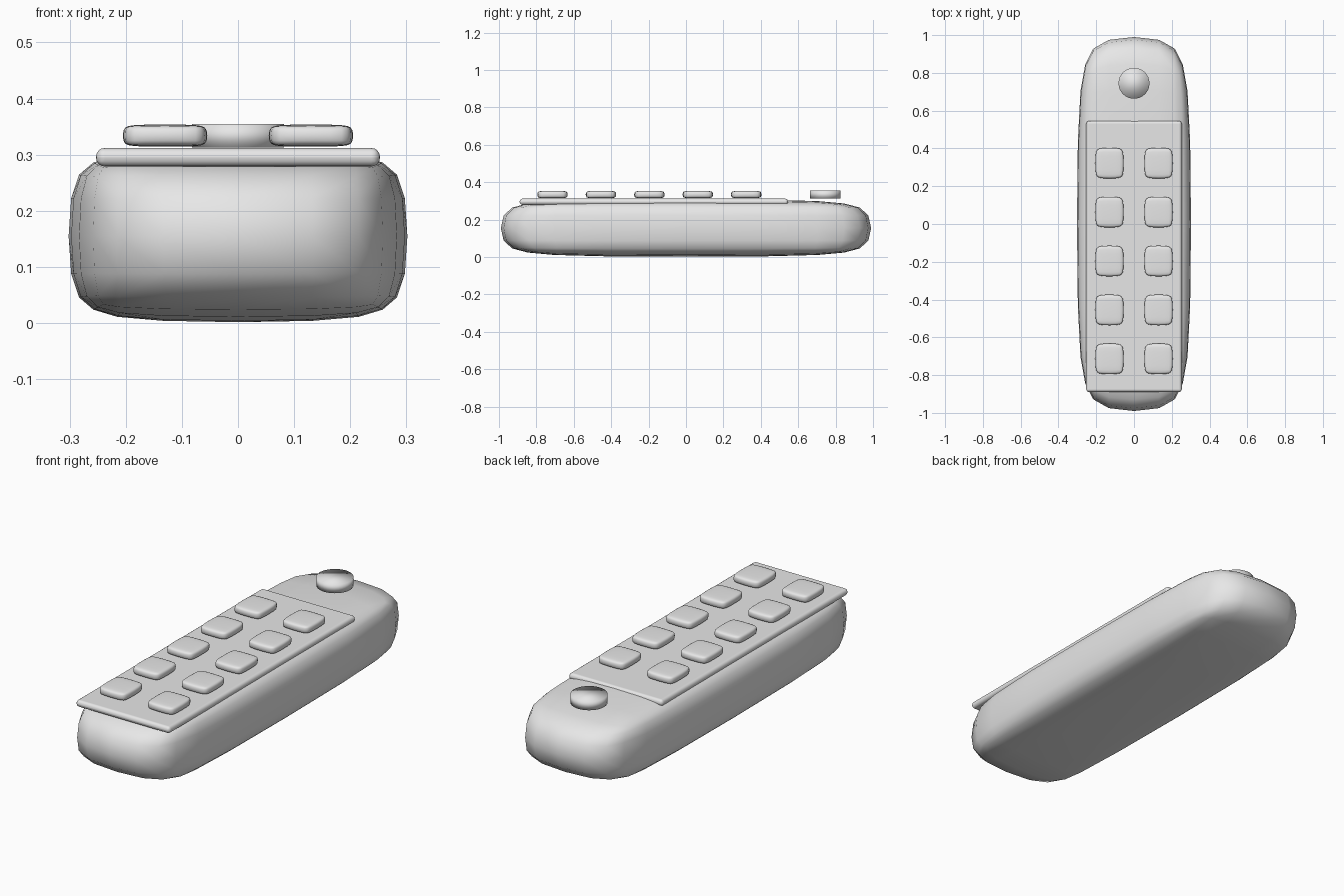
import bpy
import bmesh
from mathutils import Matrix, Vector

default = bpy.data.objects.get("Cube")
if default:
    bpy.data.objects.remove(default, do_unlink=True)

# Single plastic colour
grey = bpy.data.materials.new("light_grey")
grey.use_nodes = True
grey.diffuse_color = (0.8, 0.8, 0.8, 1)
grey.node_tree.nodes["Principled BSDF"].inputs["Base Color"].default_value = (0.8, 0.8, 0.8, 1)


def finish(name, bm, centre):
    """Turn a bmesh into a smooth-shaded grey object."""
    mesh = bpy.data.meshes.new(name)
    for face in bm.faces:
        face.smooth = True
    bm.to_mesh(mesh)
    bm.free()
    mesh.materials.append(grey)
    obj = bpy.data.objects.new(name, mesh)
    obj.location = centre
    bpy.context.collection.objects.link(obj)
    return obj


def pillow(name, centre, half, round_off):
    """Rounded box: a bevelled cube, stretched, then subdivided once."""
    bm = bmesh.new()
    bmesh.ops.create_cube(bm, size=2)
    bmesh.ops.bevel(bm, geom=bm.edges[:], offset=round_off, segments=2,
                    profile=0.5, affect='EDGES')
    bmesh.ops.scale(bm, vec=Vector(half), verts=bm.verts)
    obj = finish(name, bm, centre)
    sub = obj.modifiers.new("soften", 'SUBSURF')
    sub.levels = sub.render_levels = 1
    return obj


# Body
pillow("body", (0, 0, 0.155), (0.305, 1.0, 0.155), 0.42)

# Key plate with rounded edges
bm = bmesh.new()
bmesh.ops.create_cube(bm, size=1)
bmesh.ops.scale(bm, vec=Vector((0.506, 1.435, 0.033)), verts=bm.verts)
bmesh.ops.bevel(bm, geom=bm.edges[:], offset=0.0155, segments=4,
                profile=0.5, affect='EDGES')
plate = finish("key_plate", bm, (0, -0.172, 0.2955))
weighted = plate.modifiers.new("flat_top_shading", 'WEIGHTED_NORMAL')
weighted.keep_sharp = True

# Two columns of five keys
for side, x in (("right", -0.13), ("left", 0.13)):
    for row in range(5):
        pillow(f"key_{side}_{row + 1}", (x, 0.322 - 0.259 * row, 0.334),
               (0.076, 0.082, 0.02), 0.4)

# Round power button
bm = bmesh.new()
bmesh.ops.create_cone(bm, cap_ends=True, segments=32, radius1=0.082, radius2=0.082,
                      depth=0.042, matrix=Matrix.Identity(4))
finish("power_button", bm, (0, 0.745, 0.334))
